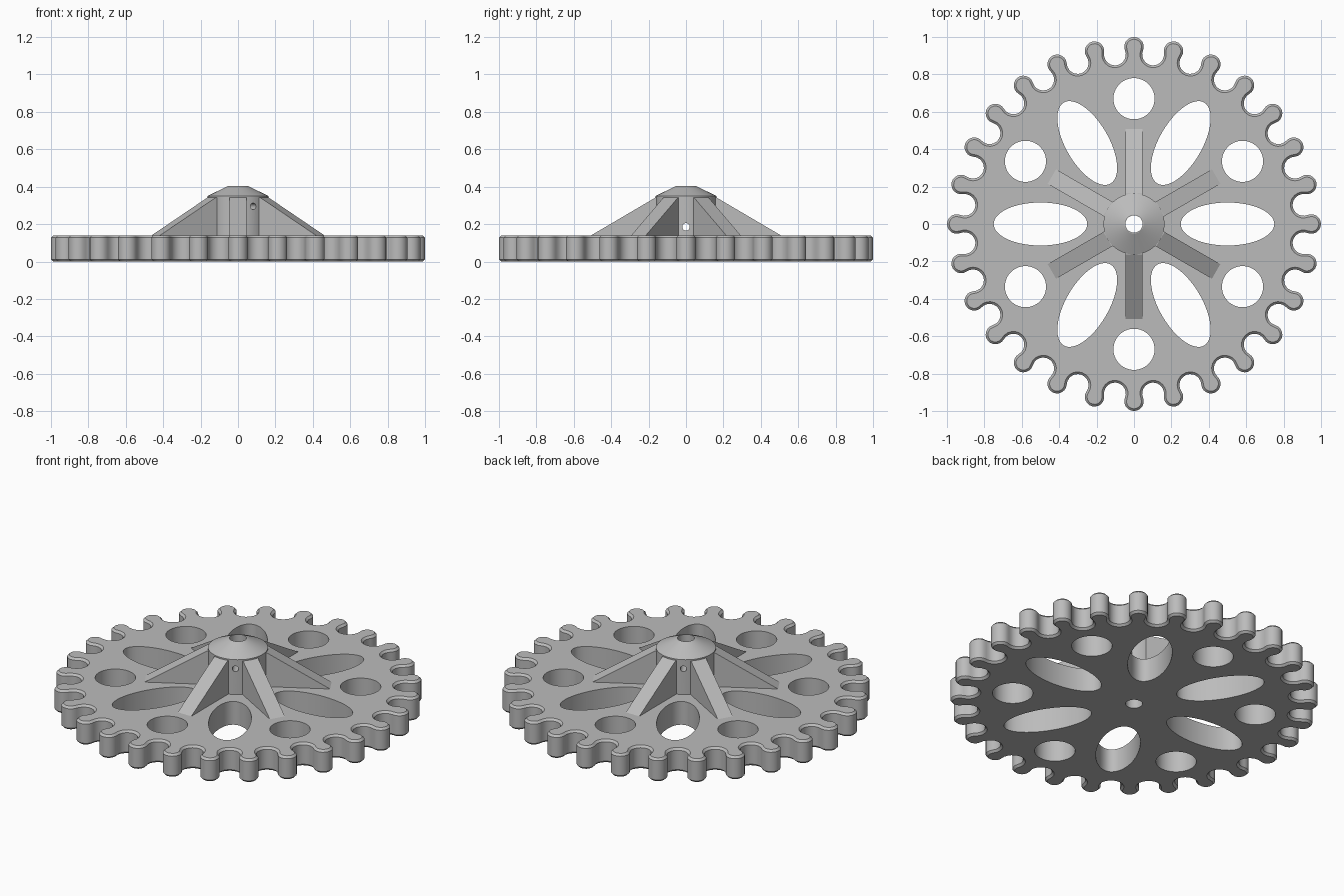
import bpy
import bmesh
from math import pi, sin, cos, atan2, radians
from mathutils import Matrix, Vector

TEETH = 28
THICK, CHAMFER = 0.14, 0.012
HUB_R, BORE_R = 0.163, 0.046

cube = bpy.data.objects.get("Cube")
if cube:
    bpy.data.objects.remove(cube, do_unlink=True)

grey = bpy.data.materials.new("plain grey")
grey.use_nodes = True
grey.diffuse_color = (0.5, 0.5, 0.5, 1)
grey.node_tree.nodes["Principled BSDF"].inputs["Base Color"].default_value = (0.5, 0.5, 0.5, 1)


def loft(bm, rings):
    """Skin a stack of closed rings and cap both ends."""
    rows = [[bm.verts.new(p) for p in ring] for ring in rings]
    n = len(rows[0])
    for low, high in zip(rows, rows[1:]):
        for i in range(n):
            j = (i + 1) % n
            bm.faces.new((low[i], low[j], high[j], high[i]))
    bm.faces.new(rows[0][::-1])
    bm.faces.new(rows[-1])


def finish(bm, name):
    bmesh.ops.recalc_face_normals(bm, faces=bm.faces)
    mesh = bpy.data.meshes.new(name)
    bm.to_mesh(mesh)
    bm.free()
    mesh.materials.append(grey)
    obj = bpy.data.objects.new(name, mesh)
    bpy.context.collection.objects.link(obj)
    return obj


def activate(obj):
    bpy.ops.object.select_all(action="DESELECT")
    obj.select_set(True)
    bpy.context.view_layer.objects.active = obj


def ellipse(a, b, z, centre=0.0, n=64):
    return [Vector((centre + a * cos(t), b * sin(t), z))
            for t in (2 * pi * i / n for i in range(n))]


def cut(obj, cutter):
    """Subtract the cutter, then discard it."""
    cutter.hide_render = True
    mod = obj.modifiers.new("cut", "BOOLEAN")
    mod.operation, mod.solver, mod.object = "DIFFERENCE", "EXACT", cutter
    activate(obj)
    bpy.ops.object.modifier_apply(modifier=mod.name)
    bpy.data.objects.remove(cutter, do_unlink=True)


def rod(radius, low, high, turn=None):
    bm = bmesh.new()
    loft(bm, [ellipse(radius, radius, z, n=40) for z in (low, high)])
    if turn:
        bmesh.ops.transform(bm, matrix=turn, verts=bm.verts)
    return finish(bm, "cutter")


def tooth_outline(offset, z, steps=12):
    """Round tips joined tangentially to round valleys."""
    half = pi / TEETH
    tip = Vector((0.948, 0))
    valley = Vector((0.912 * cos(half), 0.912 * sin(half)))
    gap = valley - tip
    lean = atan2(gap.y, gap.x)
    tip_r = 0.052 + offset
    valley_r = gap.length - tip_r
    unit = []
    for i in range(steps):
        a = lean * (2 * i / steps - 1)
        unit.append(tip + tip_r * Vector((cos(a), sin(a))))
    for i in range(steps):
        a = lean + pi + 2 * (half - lean) * i / steps
        unit.append(valley + valley_r * Vector((cos(a), sin(a))))
    return [Matrix.Rotation(2 * half * k, 3, "Z") @ Vector((p.x, p.y, z))
            for k in range(TEETH) for p in unit]


# Toothed plate with chamfered rims
bm = bmesh.new()
loft(bm, [tooth_outline(-CHAMFER, 0), tooth_outline(0, CHAMFER),
          tooth_outline(0, THICK - CHAMFER), tooth_outline(-CHAMFER, THICK)])
plate = finish(bm, "toothed_plate")

# Alternating oval and round windows, and the bore
bm = bmesh.new()
heights = (-0.1, THICK + 0.1)
for k in range(6):
    for a, b, centre, angle in ((0.25, 0.115, 0.5, 60 * k), (0.11, 0.11, 0.67, 60 * k + 30)):
        spin = Matrix.Rotation(radians(angle), 3, "Z")
        loft(bm, [[spin @ p for p in ellipse(a, b, z, centre)] for z in heights])
loft(bm, [ellipse(BORE_R, BORE_R, z, n=40) for z in heights])
cut(plate, finish(bm, "cutter"))

# Hub with conical top
bm = bmesh.new()
loft(bm, [ellipse(r, r, z) for r, z in
          ((HUB_R, THICK - 0.005), (HUB_R, 0.35), (0.051, 0.405))])
hub = finish(bm, "hub")
cut(hub, rod(BORE_R, 0, 0.6))

# Cross holes through the hub
for angle, height, radius in ((0, 0.185, 0.02), (-60, 0.295, 0.017)):
    turn = (Matrix.Translation((0, 0, height)) @ Matrix.Rotation(radians(angle), 4, "Z")
            @ Matrix.Rotation(pi / 2, 4, "Y"))
    cut(hub, rod(radius, -0.3, 0.3, turn))

# Sloping ribs
profile = ((0.145, THICK - 0.005), (0.515, THICK - 0.005), (0.507, THICK), (0.163, 0.342), (0.145, 0.342))
for k in range(6):
    bm = bmesh.new()
    loft(bm, [[(r, y, z) for r, z in profile] for y in (-0.045, 0.045)])
    bmesh.ops.rotate(bm, verts=bm.verts, matrix=Matrix.Rotation(radians(60 * k + 30), 3, "Z"))
    finish(bm, f"rib_{k + 1}")

for obj in (plate, hub):
    activate(obj)
    bpy.ops.object.shade_smooth_by_angle(angle=radians(25))
